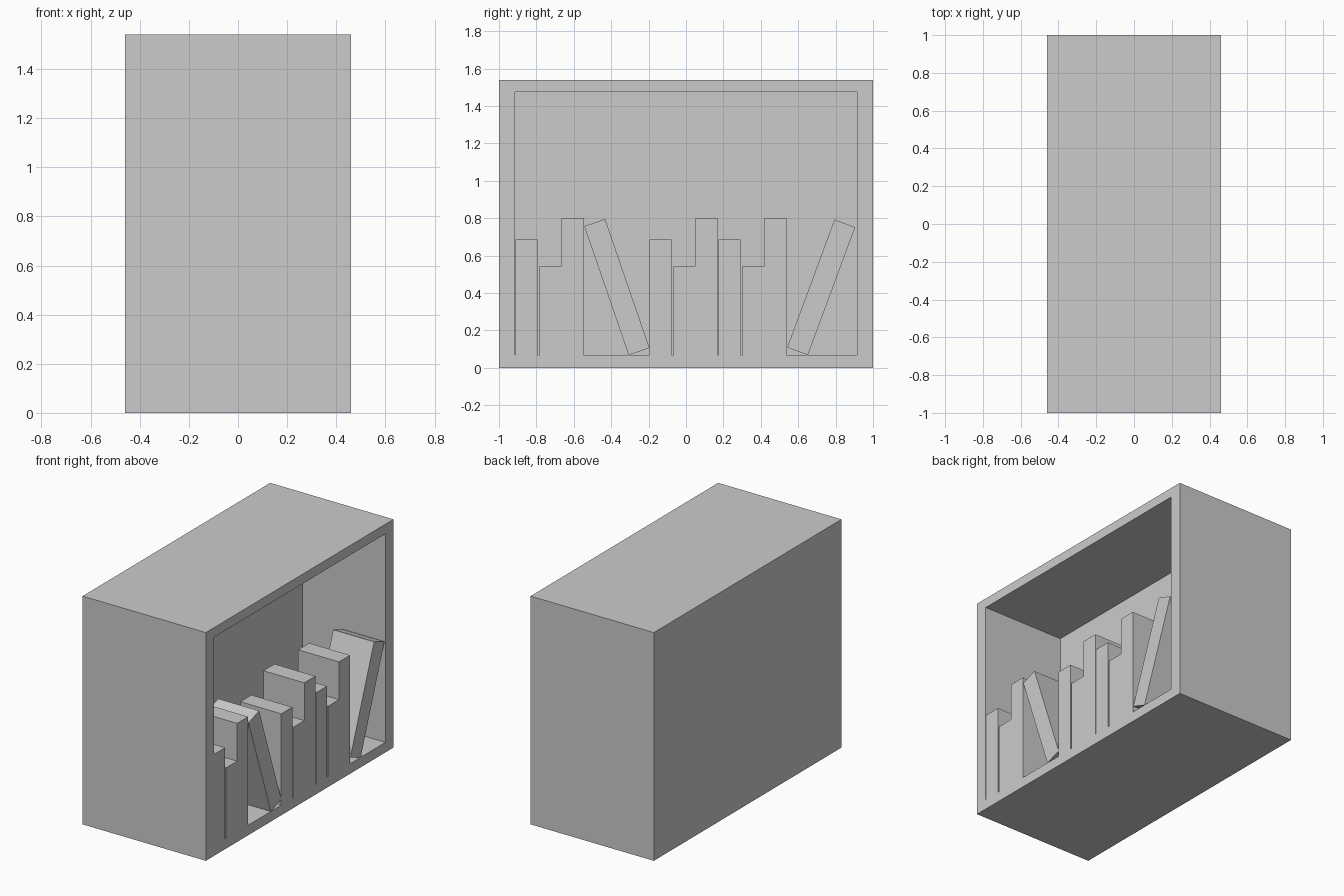
import bpy, bmesh, math
from mathutils import Matrix

if "Cube" in bpy.data.objects:
    bpy.data.objects.remove(bpy.data.objects["Cube"])

FRONT = 0.46        # open side faces +x
TOP = 1.54
FLOOR = 0.068
BOOK_BACK = 0.155
BOOK_W = 0.118


def finish(name, bm):
    bmesh.ops.recalc_face_normals(bm, faces=bm.faces)
    me = bpy.data.meshes.new(name)
    bm.to_mesh(me)
    bm.free()
    ob = bpy.data.objects.new(name, me)
    bpy.context.collection.objects.link(ob)
    return ob


# Cabinet: block with one side inset and pushed in
bm = bmesh.new()
bmesh.ops.create_cube(bm, size=1, matrix=Matrix.Translation((0, 0, TOP / 2))
                      @ Matrix.Diagonal((2 * FRONT, 2, TOP, 1)))
bm.normal_update()
face = max(bm.faces, key=lambda f: f.normal.x)
bmesh.ops.inset_individual(bm, faces=[face], thickness=0.06)
for v in face.verts:
    v.co.y = math.copysign(0.914, v.co.y)
    v.co.z = 1.475 if v.co.z > TOP / 2 else FLOOR
ext = bmesh.ops.extrude_discrete_faces(bm, faces=[face])["faces"][0]
for v in ext.verts:
    v.co.x = -0.157
finish("shelf_cabinet", bm)


# Book: box whose spine is flush with the cabinet opening
def book(name, y, height, tilt=0.0):
    """y = left edge of the book's footprint; tilt about x, then rest on floor."""
    bm = bmesh.new()
    bmesh.ops.create_cube(bm, size=1, matrix=Matrix.Rotation(tilt, 4, 'X')
                          @ Matrix.Diagonal((FRONT - BOOK_BACK, BOOK_W, height, 1)))
    low_y = min(v.co.y for v in bm.verts)
    low_z = min(v.co.z for v in bm.verts)
    bmesh.ops.translate(bm, verts=bm.verts, vec=(
        (FRONT + BOOK_BACK) / 2, y - low_y, FLOOR - low_z))
    return finish(name, bm)


# Upright books in three repeating trios: medium, short, tall
TALL, MEDIUM, SHORT = 0.732, 0.617, 0.477
for i, y in enumerate((-0.912, -0.196, 0.174)):
    book(f"medium_book_{i}", y, MEDIUM)
    book(f"short_book_{i}", y + 0.128, SHORT)
    book(f"tall_book_{i}", y + 0.246, TALL)

# Leaning books
book("leaning_book_left", -0.544, 0.729, math.radians(19))
book("leaning_book_right", 0.541, 0.729, math.radians(-20.3))
